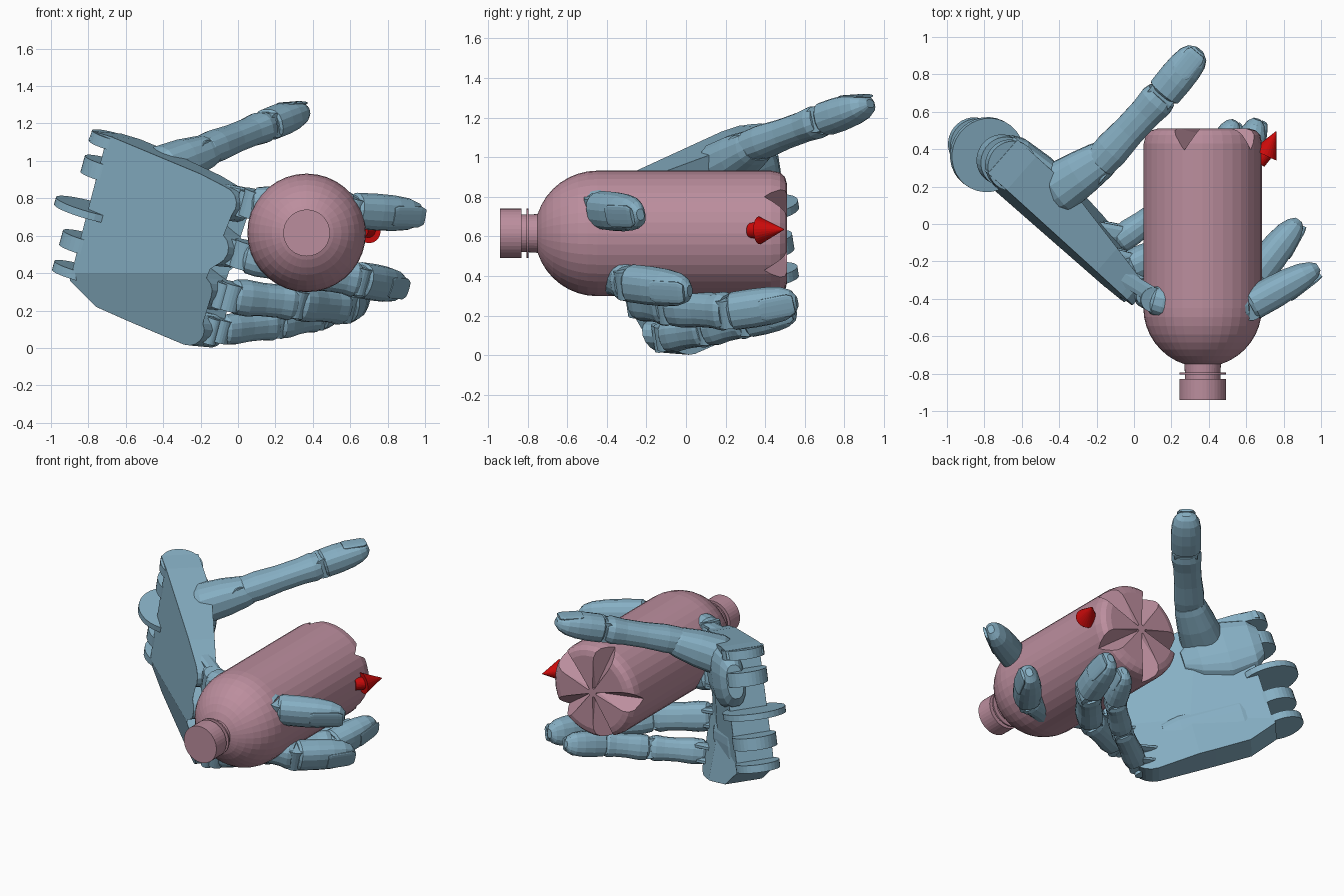
import bpy, bmesh, math
from mathutils import Vector as V

if "Cube" in bpy.data.objects:
    bpy.data.objects.remove(bpy.data.objects["Cube"])

N = V((.657, .752, -.061))      # palm normal (towards the inside of the grip)
ACROSS = V((.26, -.15, .955)).normalized()


def material(name, rgb):
    m = bpy.data.materials.new(name)
    m.diffuse_color = (*rgb, 1)
    m.use_nodes = True
    m.node_tree.nodes["Principled BSDF"].inputs["Base Color"].default_value = m.diffuse_color
    return m


BLUE = material("blue", (.24, .43, .55))
PINK = material("pink", (.50, .27, .34))
RED = material("red", (.6, .003, .003))


def make(name, bm, mat):
    bmesh.ops.recalc_face_normals(bm, faces=bm.faces)
    me = bpy.data.meshes.new(name)
    bm.to_mesh(me)
    bm.free()
    ob = bpy.data.objects.new(name, me)
    bpy.context.collection.objects.link(ob)
    if mat:
        me.materials.append(mat)
    return ob


def loft(name, a, b, side, w, h, prof, mat=BLUE, sides=16, power=.8):
    """Rounded-box tube from a to b; prof holds (position, width scale, height scale)."""
    a, b = V(a), V(b)
    d = (b - a).normalized()
    up = d.cross(V(side)).normalized()
    s = up.cross(d)
    bm = bmesh.new()
    rings = []
    for t, kw, kh in prof:
        ring = []
        for i in range(sides):
            q = 2 * math.pi * (i + .5) / sides
            c, e = math.cos(q), math.sin(q)
            ring.append(bm.verts.new(a.lerp(b, t) + s * w * kw * math.copysign(abs(c) ** power, c)
                                     + up * h * kh * math.copysign(abs(e) ** power, e)))
        rings.append(ring)
    for r0, r1 in zip(rings, rings[1:]):
        for i in range(sides):
            j = (i + 1) % sides
            bm.faces.new((r0[i], r0[j], r1[j], r1[i]))
    bm.faces.new(rings[0])
    bm.faces.new(rings[-1])
    return make(name, bm, mat)


def rod(name, a, b, r, mat=BLUE, r2=None, sides=24):
    k = 1 if r2 is None else r2 / r
    a, b = V(a), V(b)
    side = V((1, 0, 0)) if abs((b - a).normalized().x) < .9 else V((0, 0, 1))
    return loft(name, a, b, side, r, r, [(0, 1, 1), (1, k, k)], mat, sides, 1)


PHALANX = [(.02, .75, .75), (.08, .95, .95), (.25, 1, 1), (.5, .91, .9),
           (.75, .91, .9), (.9, 1, .98), (.98, .9, .88)]
TIP = [(.02, .85, .85), (.06, .98, 1), (.35, 1, 1), (.6, .97, .92), (.8, .87, .76),
       (.93, .66, .52), (1, .3, .25)]


def digit(name, pts, side, w, h):
    pts = [V(p) for p in pts]
    for i, (a, b) in enumerate(zip(pts, pts[1:])):
        last = i == len(pts) - 2
        loft(f"{name}_segment_{i + 1}", a, b, side, w, h, TIP if last else PHALANX)
        # hinge barrel at the start of each segment
        s = V(side).normalized()
        rod(f"{name}_hinge_{i + 1}", a - s * w * .75, a + s * w * .75, h * .78)
    # finger nail on the outer face of the last segment
    a, b = pts[-2], pts[-1]
    d = (b - a).normalized()
    up = d.cross(V(side)).normalized()
    loft(name + "_nail", a.lerp(b, .5) + up * h * .87, a.lerp(b, .98) + up * h * .5, side,
         w * .6, h * .13, [(0, .8, 1), (.12, 1, 1), (.85, 1, 1), (1, .75, .8)])


# fingers: knuckle, middle joint, end joint, tip
fingers = {
    "index_finger": [(.03, -.38, .77), (.36, -.47, .76), (.61, -.44, .735), (.985, -.23, .71)],
    "middle_finger": [(-.02, -.34, .51), (.36, -.40, .415), (.64, -.29, .365), (.88, .02, .325)],
    "ring_finger": [(-.09, -.26, .28), (.30, -.08, .242), (.56, .22, .22), (.66, .56, .27)],
    "little_finger": [(-.14, -.13, .09), (.20, .11, .125), (.42, .31, .17), (.54, .55, .225)],
}
for name, pts in fingers.items():
    w = .083 if name == "little_finger" else .097
    p0, p1 = V(pts[0]), V(pts[1])
    d = (p1 - p0).normalized()
    start = p0 + d * .055
    digit(name, [start] + pts[1:], ACROSS, w, w * .88)
    # fork bars linking the knuckle to the palm
    for k in (-1, 1):
        o = ACROSS * k * .048
        loft(f"{name}_fork_{k}", p0 - V((.13, -.12, -.05)) + o, p0 + d * .13 + o, ACROSS,
             .018, .045, [(0, 1, 1), (1, 1, 1)], BLUE, 8)
    rod(name + "_knuckle_pin", p0 - ACROSS * .07, p0 + ACROSS * .07, .037)

# thumb
digit("thumb", [(-.21, .30, 1.045), (.155, .695, 1.19), (.35, .93, 1.27)], (-.75, .6, 0), .097, .085)
loft("thumb_base", (-.48, .14, .93), (-.15, .36, 1.06), (-.6, .75, 0), .14, .12,
     [(0, .5, .5), (.08, .85, .8), (.25, 1, 1), (.6, .88, .93), (.9, .74, .76), (1, .65, .66)])


# palm: outline drawn in the front view, wrapped on the slanted, slightly cupped palm surface
def back_y(x, z):
    return -.505 - .874 * x + .081 * z + .4 * max(0, .4 - z)


def lobe(cx, cz, r):
    return [(cx + r * math.cos(q), cz + r * math.sin(q))
            for q in (math.radians(70 - 22.5 * k) for k in range(9))]


outline = [(-.78, 1.16), (-.68, 1.13), (-.2, .93)]
outline += lobe(-.10, .775, .092) + [(-.19, .705), (-.195, .685)]
outline += lobe(-.145, .535, .095) + [(-.26, .46), (-.27, .44)]
outline += lobe(-.23, .305, .092) + [(-.34, .235), (-.345, .22)]
outline += lobe(-.262, .095, .082)
outline += [(-.58, .14), (-.76, .22), (-.82, .28), (-.90, .36), (-.87, .48), (-.71, 1.09), (-.8, 1.11)]
bm = bmesh.new()
bm.faces.new([bm.verts.new((x, 0, z)) for x, z in outline])
bmesh.ops.triangulate(bm, faces=bm.faces[:])
for co, no in (((0, 0, .4), (0, 0, 1)), ((0, 0, .2), (0, 0, 1)), ((-.5, 0, 0), (1, 0, 0))):
    bmesh.ops.bisect_plane(bm, geom=bm.verts[:] + bm.edges[:] + bm.faces[:], plane_co=co, plane_no=no)
for v in bm.verts:
    v.co.y = back_y(v.co.x, v.co.z)
ext = bmesh.ops.extrude_face_region(bm, geom=bm.faces[:])["geom"]
for v in [g for g in ext if isinstance(g, bmesh.types.BMVert)]:
    v.co += N * (.12 + .12 * min(1, max(0, -v.co.x / .5)))
palm = make("palm", bm, BLUE)
bev = palm.modifiers.new("soft_edges", "BEVEL")
bev.width = .008
bev.limit_method = 'ANGLE'
bev.angle_limit = math.radians(50)

# thumb mound and heel pad on the inside of the palm
loft("thumb_mound", (-.68, .43, .94), (-.30, .12, .80), ACROSS, .2, .09,
     [(0, .55, .6), (.12, .85, .9), (.45, 1, 1), (.8, .7, .8), (1, .3, .3)])
loft("heel_pad", (-.66, .37, .42), (-.25, .01, .27), ACROSS, .14, .05,
     [(0, .8, .6), (.1, 1, 1), (.8, .9, 1), (1, .7, .5)])

# wrist hinge lugs and the large middle disc
for i, (z, thick, r) in enumerate([(1.1, .06, .135), (.95, .09, .135), (.735, .04, .2),
                                   (.555, .08, .14), (.405, .05, .14)]):
    x = -.65 - (1.13 - z) * .28 - (.025 if i == 2 else 0)
    c = V((x, back_y(x - .08, z) + (.06 if i == 2 else .085), z))
    rod(f"wrist_lug_{i + 1}", c - ACROSS * thick / 2, c + ACROSS * thick / 2, r, sides=32)

# bottle: revolved profile of (radius, y)
profile = [(0, .51), (.25, .51), (.285, .5), (.308, .475), (.317, .43)]
profile += [(.317, .43 - .145 * k) for k in range(1, 6)]
profile += [(.317 * math.cos(math.radians(q)), -.448 - .317 * math.sin(math.radians(q))) for q in range(0, 73, 9)]
profile += [(.095, -.795), (.125, -.795), (.125, -.805), (.095, -.805), (.095, -.83),
            (.125, -.83), (.125, -.94), (0, -.94)]
bm = bmesh.new()
vs = [bm.verts.new((r, y, 0)) for r, y in profile]
es = [bm.edges.new(p) for p in zip(vs, vs[1:])]
bmesh.ops.spin(bm, geom=vs + es, cent=(0, 0, 0), axis=(0, 1, 0), angle=2 * math.pi, steps=36)
bmesh.ops.remove_doubles(bm, verts=bm.verts, dist=.0005)
bottle = make("bottle", bm, PINK)
bottle.location = (.367, 0, .615)

# five wedge grooves in the bottle base
bm = bmesh.new()
for k in range(5):
    q = math.radians(36 + 72 * k)
    r, t = V((math.cos(q), 0, math.sin(q))), V((-math.sin(q), 0, math.cos(q)))
    pts = [r * a + t * b + V((0, y, 0)) for a, b, y in
           [(.03, 0, .48), (.03, .012, .54), (.03, -.012, .54), (.4, .12, .54), (.4, -.12, .54), (.4, 0, .37)]]
    bmesh.ops.convex_hull(bm, input=[bm.verts.new(p) for p in pts])
cutter = make("base_groove_cutter", bm, None)
cutter.location = bottle.location
cutter.hide_render = True
cutter.hide_viewport = True
cut = bottle.modifiers.new("grooves", "BOOLEAN")
cut.operation = 'DIFFERENCE'
cut.object = cutter
cut.solver = 'EXACT'

# red arrow on the bottle side
rod("arrow_shaft", (.665, .33, .63), (.705, .38, .63), .04, RED)
rod("arrow_head", (.70, .37, .63), (.76, .495, .635), .07, RED, .002)
